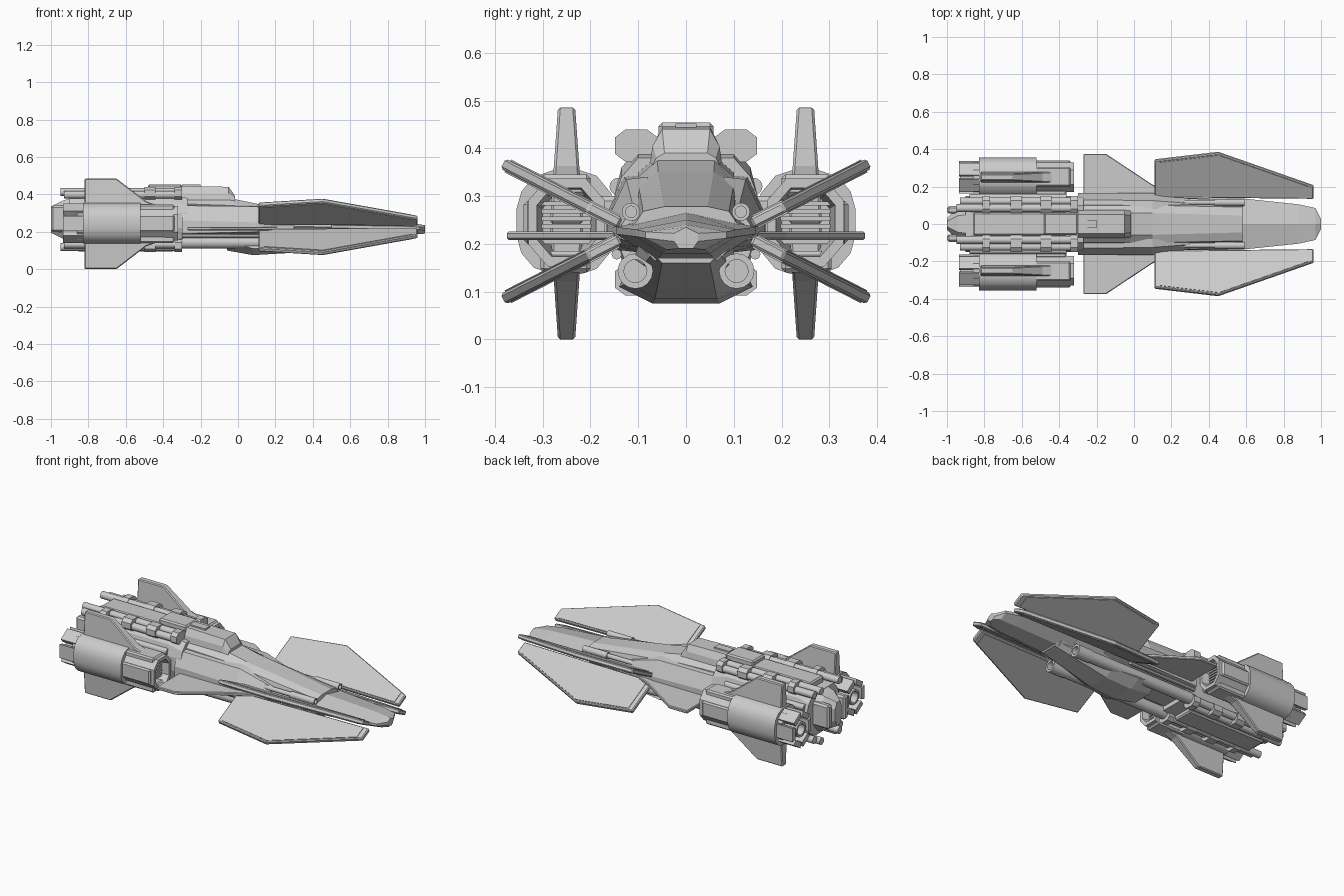
import bpy, bmesh, math

cube = bpy.data.objects.get("Cube")
if cube:
    bpy.data.objects.remove(cube, do_unlink=True)

grey = bpy.data.materials.new("hull grey")
grey.use_nodes = True
COLOUR = (0.6, 0.6, 0.6, 1)
grey.diffuse_color = COLOUR
grey.node_tree.nodes["Principled BSDF"].inputs["Base Color"].default_value = COLOUR


def build(name, rings, closed=False, smooth=False, bevel=0):
    """Skin a row of equal rings; closed joins the last ring to the first."""
    bm = bmesh.new()
    rows = [[bm.verts.new(p) for p in ring] for ring in rings]
    pairs = list(zip(rows, rows[1:]))
    if closed:
        pairs.append((rows[-1], rows[0]))
    else:
        bm.faces.new(rows[0])
        bm.faces.new(rows[-1])
    for a, b in pairs:
        for i in range(len(a)):
            j = (i + 1) % len(a)
            bm.faces.new((a[i], a[j], b[j], b[i]))
    bmesh.ops.recalc_face_normals(bm, faces=bm.faces)
    mesh = bpy.data.meshes.new(name)
    bm.to_mesh(mesh)
    bm.free()
    mesh.materials.append(grey)
    obj = bpy.data.objects.new(name, mesh)
    bpy.context.collection.objects.link(obj)
    if bevel:
        mod = obj.modifiers.new("edge", "BEVEL")
        mod.width, mod.segments = bevel, 1
    if smooth:
        bpy.ops.object.select_all(action="DESELECT")
        obj.select_set(True)
        bpy.context.view_layer.objects.active = obj
        bpy.ops.object.shade_smooth_by_angle(angle=math.radians(35))
    return obj


def loft(name, sections, side=1, **kw):
    return build(name, [[(x, y * side, z) for y, z in ring] for x, ring in sections], **kw)


def sym(*half):
    """Complete a half section across the centre line."""
    return list(half) + [(-y, z) for y, z in reversed(half)]


def circle(y, z, r, n=16):
    return [(y + r * math.cos(math.tau * i / n), z + r * math.sin(math.tau * i / n)) for i in range(n)]


def octagon(y, z, w, h, cut=0.5):
    return [(y + a * w, z + b * h) for a, b in
            ((1, cut), (cut, 1), (-cut, 1), (-1, cut), (-1, -cut), (-cut, -1), (cut, -1), (1, -cut))]


def rod(name, x0, x1, y, z, r, side=1, n=16):
    return loft(name, [(x0, circle(y, z, r, n)), (x1, circle(y, z, r, n))], side, smooth=True)


def pipe(name, x0, x1, y, z, r, inner, side=1):
    return loft(name, [(x, circle(y, z, q)) for x, q in
                       ((x0, r), (x1, r), (x1, inner), (x0, inner))], side, closed=True, smooth=True)


def box(name, x0, x1, y0, y1, z0, z1, side=1, bevel=0):
    ring = [(y0, z0), (y1, z0), (y1, z1), (y0, z1)]
    return loft(name, [(x0, ring), (x1, ring)], side, bevel=bevel)


def slab(name, outline, y, z, angle, thick, side=1, taper=0, bevel=0):
    """Flat wing: outline holds (x, distance from root) pairs."""
    c, s = math.cos(angle), math.sin(angle)
    rings = []
    for sign in (-1, 1):
        ring = []
        for x, d in outline:
            w = sign * thick / 2 * (1 - taper * d)
            ring.append((x, (y + d * c - w * s) * side, z + d * s + w * c))
        rings.append(ring)
    return build(name, rings, bevel=bevel)


def shrink(outline, k):
    cx = sum(p[0] for p in outline) / len(outline)
    cy = sum(p[1] for p in outline) / len(outline)
    return [(cx + (x - cx) * k, cy + (y - cy) * k) for x, y in outline]


# Forward hull with raised spine
loft("forward_hull", [
    (-0.3, sym((.06, .385), (.1, .35), (.115, .26), (.14, .23), (.07, .16))),
    (-0.02, sym((.06, .375), (.1, .34), (.112, .26), (.14, .23), (.07, .16))),
    (0.1, sym((.058, .35), (.1, .325), (.112, .255), (.14, .23), (.07, .16))),
    (0.58, sym((.045, .278), (.09, .268), (.105, .245), (.13, .225), (.065, .165)))])
# Flat nose
loft("nose", [
    (0.5, sym((.0, .268), (.145, .235), (.145, .22), (.06, .165))),
    (0.88, sym((.0, .25), (.105, .23), (.105, .215), (.05, .18))),
    (0.97, sym((.0, .24), (.085, .225), (.085, .212), (.04, .188))),
    (1.0, sym((.0, .235), (.025, .222), (.025, .205), (.015, .19)))])
# Belly keel
loft("belly", [
    (-0.06, sym((.1, .17), (.12, .15), (.06, .1))),
    (0.08, sym((.1, .18), (.14, .11), (.07, .075))),
    (0.25, sym((.1, .18), (.12, .12), (.065, .085))),
    (0.6, sym((.1, .2), (.07, .18), (.05, .16)))])
# Canopy and its back fairing
loft("canopy", [
    (-0.3, sym((.05, .445), (.07, .405), (.075, .37))),
    (-0.05, sym((.05, .44), (.07, .405), (.075, .37))),
    (-0.015, sym((.045, .39), (.062, .38), (.07, .365)))])
box("canopy_spine", -0.3, -0.2, -.022, .022, .43, .452)

# Rear main body, top and bottom plates
loft("rear_body", [(x, sym((.1, .4 - d), (.135, .36 - d), (.15, .3), (.15, .22), (.13, .15 + d), (.08, .115 + d)))
                   for x, d in ((-.9, .02), (-.84, 0), (-.36, 0), (-.27, .02))])
box("top_plate", -.86, -.36, -.062, .062, .38, .428, bevel=.008)
box("top_hatch", -.48, -.3, -.058, .058, .4, .454, bevel=.008)
box("bottom_plate", -.86, -.34, -.065, .065, .095, .13, bevel=.008)

# Main engine tail
loft("tail_cone", [
    (-.88, octagon(0, .265, .1, .12)),
    (-.94, octagon(0, .265, .09, .1)),
    (-1, octagon(0, .265, .03, .07))])

CANARD = [(.11, .03), (.11, .25), (.45, .295), (.96, .095), (.96, .02)]
MIDWING = [(-.27, 0), (-.27, .225), (-.15, .225), (.1, .06), (.22, 0)]
FIN = [(-.82, 0), (-.82, .2425), (-.65, .2425), (-.49, .12), (-.38, .08), (-.38, 0)]

for side, tag in ((1, "left"), (-1, "right")):
    # Crossed front wings with raised panels
    for up, level in ((1, "upper"), (-1, "lower")):
        angle = math.radians(27) * up
        root = .226 + up * .008
        slab(f"{tag}_{level}_front_wing", CANARD, .12, root, angle, .024, side, bevel=.005)
        slab(f"{tag}_{level}_wing_panel", shrink(CANARD, .93), .12, root, angle, .03, side)
        # Vertical stabiliser
        slab(f"{tag}_{level}_fin", FIN, .25, .2425, up * math.pi / 2, .07, side, taper=2, bevel=.005)
    slab(f"{tag}_mid_wing", MIDWING, .15, .217, 0, .018, side, bevel=.004)

    # Side fairing
    loft(f"{tag}_side_fairing", [
        (-.3, [(.08, .345), (.13, .34), (.167, .26), (.167, .19), (.08, .18)]),
        (.1, [(.08, .34), (.125, .335), (.165, .25), (.165, .2), (.08, .18)]),
        (.3, [(.08, .28), (.11, .275), (.135, .24), (.135, .21), (.08, .19)])], side)

    # Upper guns and lower cannons
    rod(f"{tag}_gun", 0, .46, .115, .267, .013, side)
    pipe(f"{tag}_gun_muzzle", .43, .59, .115, .267, .019, .012, side)
    rod(f"{tag}_cannon", -.3, .46, .106, .143, .033, side)
    pipe(f"{tag}_cannon_muzzle", .4, .5, .106, .143, .037, .024, side)
    rod(f"{tag}_side_rail", -.3, .15, .145, .178, .011, side, 8)

    # Conduits and clamps along the rear body
    for z, level in ((.413, "upper"), (.118, "lower")):
        rod(f"{tag}_{level}_inner_conduit", -.95, -.3, .085, z, .021, side)
        rod(f"{tag}_{level}_outer_conduit", -.93, -.32, .122, z + (.265 - z) * .1, .021, side)
        for i, (x, length) in enumerate(((-.81, .04), (-.66, .06), (-.5, .06), (-.34, .04))):
            ring = octagon(.104, z + (.265 - z) * .05, .045, .034)
            loft(f"{tag}_{level}_clamp_{i}", [(x, ring), (x + length, ring)], side)
    rod(f"{tag}_side_conduit", -.88, -.36, .142, .32, .018, side)
    box(f"{tag}_tail_block", -1, -.86, .055, .095, .2, .34, side, .01)

    # Pylon
    box(f"{tag}_pylon", -.8, -.36, .12, .185, .19, .3, side, .01)

    # Engine pod: hollow intake, curved shell, slats
    loft(f"{tag}_pod_casing", [(x, octagon(.25, .245, w, h)) for x, w, h in
         ((-.86, .078, .09), (-.32, .08, .092), (-.32, .062, .072), (-.4, .05, .058), (-.86, .05, .058))],
         side, closed=True)
    rod(f"{tag}_intake_core", -.84, -.4, .25, .245, .06, side)
    for i in range(6):
        z = .2 + i * .016
        box(f"{tag}_intake_slat_{i}", -.42, -.36, .198, .302, z, z + .009, side)
    for i, (z0, z1) in enumerate(((.2, .29), (.3, .345), (.14, .185))):
        y1 = .34 if i == 0 else .305
        box(f"{tag}_intake_block_{i}", -.53, -.34, .2 if i else .31, y1, z0, z1, side, .008)
    arc = [(.25 + a * .105, .245 + b * .108) for a, b in
           ((-.9, .55), (-.6, .9), (-.3, 1), (.3, 1), (.65, .88), (.9, .6), (1, .25),
            (1, -.25), (.9, -.6), (.65, -.88), (.3, -1), (-.3, -1), (-.6, -.9), (-.9, -.55))]
    loft(f"{tag}_pod_shell", [(-.83, arc), (-.52, arc)], side, smooth=True)

    # Exhaust nozzle ringed by petals
    pipe(f"{tag}_exhaust", -.93, -.82, .25, .245, .045, .032, side)
    for i in range(6):
        a = math.tau * i / 6
        c, s = math.cos(a), math.sin(a)
        ring = [(.25 + r * c - t * s, .245 + (r * s + t * c) * 1.12) for r, t in
                ((.06, -.03), (.088, -.036), (.088, .036), (.06, .03))]
        loft(f"{tag}_petal_{i}", [(-.935, ring), (-.82, ring)], side)
